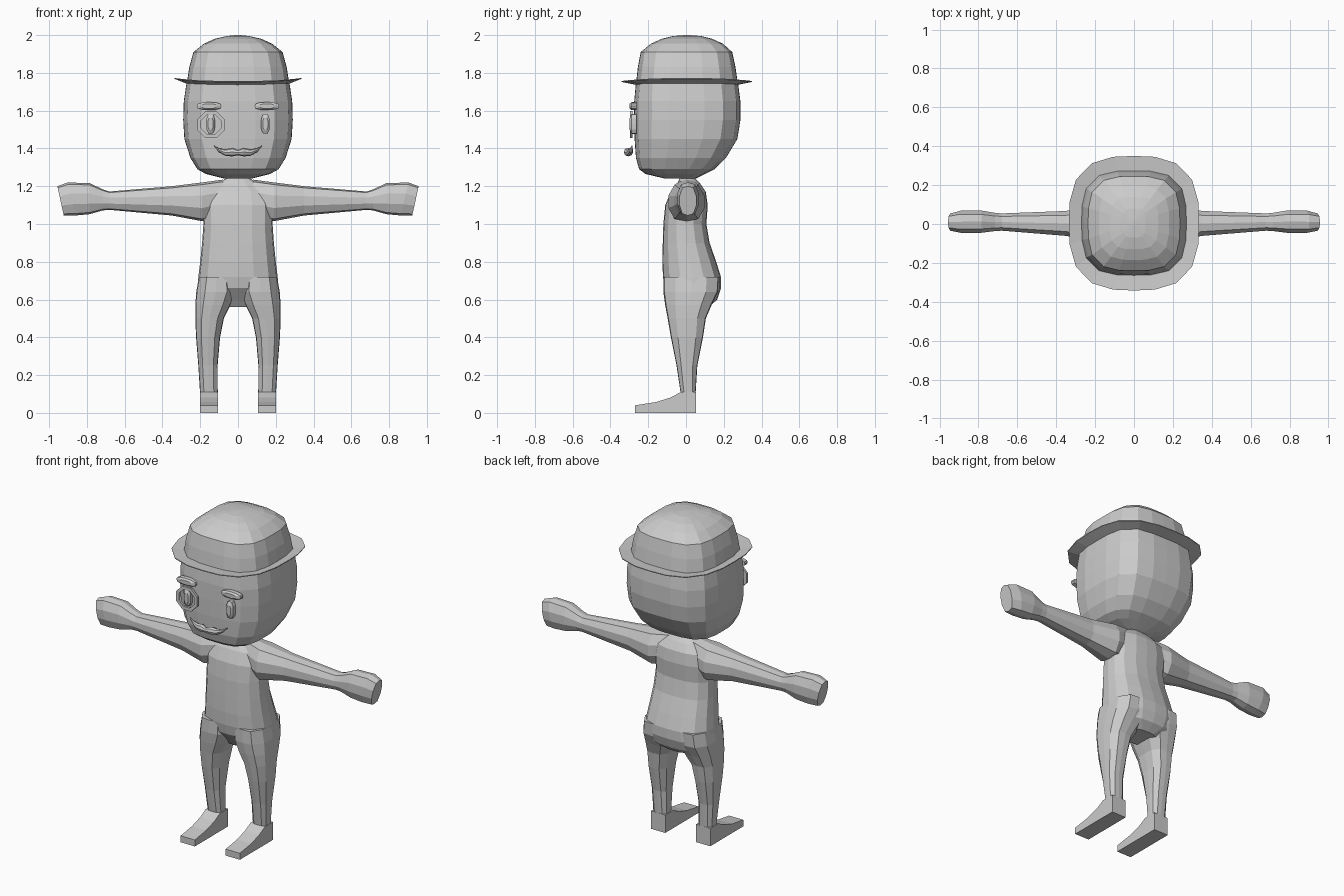
import bpy, bmesh, math
from mathutils import Vector

clay = bpy.data.materials.new("light_grey")
clay.diffuse_color = (0.6, 0.6, 0.6, 1)


def oval(a0, a1, b0, b1, sides, n):
    """Rounded-box outline filling the rectangle a0..a1 by b0..b1."""
    pts = []
    for i in range(sides):
        t = 2 * math.pi * i / sides
        c, s = math.cos(t), math.sin(t)
        r = (abs(c) ** n + abs(s) ** n) ** (-1 / n)
        pts.append(((a0 + a1) / 2 + (a1 - a0) / 2 * r * c,
                    (b0 + b1) / 2 + (b1 - b0) / 2 * r * s))
    return pts


def loft(name, rings, closed=False):
    """Skin a list of equal-length point rings, capped unless closed."""
    bm = bmesh.new()
    vs = [[bm.verts.new(p) for p in ring] for ring in rings]
    pairs = list(zip(vs, vs[1:]))
    if closed:
        pairs.append((vs[-1], vs[0]))
    else:
        bm.faces.new(vs[0])
        bm.faces.new(vs[-1])
    k = len(vs[0])
    for a, b in pairs:
        for i in range(k):
            j = (i + 1) % k
            bm.faces.new((a[i], a[j], b[j], b[i]))
    bmesh.ops.recalc_face_normals(bm, faces=bm.faces)
    me = bpy.data.meshes.new(name)
    bm.to_mesh(me)
    bm.free()
    me.materials.append(clay)
    ob = bpy.data.objects.new(name, me)
    bpy.context.collection.objects.link(ob)
    return ob


def upright(name, rows, sides, n):
    """Loft along z from rows of (z, x0, x1, y0, y1)."""
    return loft(name, [[(x, y, z) for x, y in oval(x0, x1, y0, y1, sides, n)]
                       for z, x0, x1, y0, y1 in rows])


def sym(rows):
    return [(z, -w, w, y0, y1) for z, w, y0, y1 in rows]


# Torso with hips and neck
torso = upright("body", sym([
    (0.56, 0.10, -0.03, 0.12), (0.60, 0.19, -0.06, 0.165),
    (0.66, 0.215, -0.11, 0.185), (0.72, 0.21, -0.122, 0.185),
    (0.80, 0.20, -0.125, 0.16), (0.90, 0.19, -0.123, 0.125),
    (1.00, 0.183, -0.12, 0.108), (1.10, 0.185, -0.11, 0.115),
    (1.17, 0.17, -0.08, 0.105), (1.215, 0.11, -0.045, 0.075),
    (1.24, 0.065, -0.035, 0.05), (1.29, 0.055, -0.035, 0.045)]), 16, 2.7)

limbs = []
leg_rows = [(0.09, 0.107, 0.20, -0.026, 0.05), (0.25, 0.108, 0.21, -0.05, 0.06),
            (0.40, 0.095, 0.222, -0.08, 0.09), (0.50, 0.075, 0.226, -0.097, 0.105),
            (0.57, 0.04, 0.226, -0.11, 0.135), (0.64, 0.012, 0.221, -0.12, 0.17),
            (0.72, 0.02, 0.207, -0.12, 0.175)]
# Arm rows: x, z0, z1, y0, y1
arm_rows = [(0.08, 1.04, 1.235, -0.06, 0.07), (0.19, 1.015, 1.22, -0.095, 0.10),
            (0.35, 1.045, 1.20, -0.062, 0.068), (0.68, 1.075, 1.172, -0.035, 0.055),
            (0.715, 1.072, 1.183, -0.037, 0.058), (0.785, 1.052, 1.216, -0.046, 0.07),
            (0.88, 1.045, 1.22, -0.047, 0.07), (0.94, 1.045, 1.20, -0.035, 0.055)]
for side, s in (("left", 1), ("right", -1)):
    # Leg
    limbs.append(upright(side + "_leg", [(z, *sorted((s * a, s * b)), c, d)
                                         for z, a, b, c, d in leg_rows], 12, 3.5))
    # Arm and mitten hand, the fist end leaning outward at the top
    rings = []
    for x, z0, z1, y0, y1 in arm_rows:
        lean = 0.22 if x > 0.85 else 0
        rings.append([(s * (x + lean * (z - 1.125)), y, z)
                      for z, y in oval(z0, z1, y0, y1, 10, 2.8)])
    limbs.append(loft(side + "_arm", rings))
    # Foot wedge
    side_profile = [(0.052, 0), (-0.27, 0), (-0.27, 0.04), (-0.16, 0.057),
                    (-0.08, 0.082), (-0.028, 0.11), (0.052, 0.11)]
    loft(side + "_foot", [[(s * x, y, z) for y, z in side_profile] for x in (0.105, 0.202)])

# Merge limbs into one skin with the torso
bpy.context.view_layer.objects.active = torso
for limb in limbs:
    m = torso.modifiers.new("merge", 'BOOLEAN')
    m.operation, m.solver, m.object = 'UNION', 'EXACT', limb
    bpy.ops.object.modifier_apply(modifier=m.name)
    bpy.data.objects.remove(limb)

# Head
upright("head", sym([
    (1.24, 0.07, -0.11, 0.05), (1.265, 0.17, -0.215, 0.10),
    (1.29, 0.215, -0.248, 0.15), (1.35, 0.252, -0.265, 0.212),
    (1.45, 0.284, -0.272, 0.272), (1.55, 0.29, -0.274, 0.288),
    (1.65, 0.287, -0.274, 0.288), (1.75, 0.272, -0.265, 0.275)]), 20, 3.5)

# Hat crown
upright("hat_crown", sym([
    (1.74, 0.272, -0.265, 0.275), (1.83, 0.258, -0.255, 0.262),
    (1.91, 0.236, -0.24, 0.245), (1.955, 0.18, -0.185, 0.195),
    (1.98, 0.125, -0.13, 0.14), (1.995, 0.06, -0.07, 0.08),
    (2.0, 0.01, -0.01, 0.02)]), 20, 3.3)

# Hat brim, curling up slightly at the sides
brim = []
for w, y0, y1, z, curl in ((0.25, -0.25, 0.26, 1.734, 0), (0.335, -0.342, 0.35, 1.752, 0.016),
                           (0.335, -0.342, 0.35, 1.757, 0.016), (0.25, -0.25, 0.26, 1.75, 0)):
    brim.append([(x, y, z + curl * (abs(x) / w) ** 3)
                 for x, y in oval(-w, w, y0, y1, 20, 2.9)])
loft("hat_brim", brim, closed=True)


def pad(name, x, z, w, h, sides=12):
    """Raised rounded plate on the face."""
    rows = [(-0.262, 1), (-0.288, 1), (-0.298, 0.6)]
    return loft(name, [[(a, y, b) for a, b in oval(x - w * k, x + w * k, z - h * k,
                                                   z + h * k, sides, 3)] for y, k in rows])


# Eyes and eyebrows
for side, s in (("left", 1), ("right", -1)):
    pad(side + "_eye", s * 0.145, 1.53, 0.023, 0.053)
    pad(side + "_eyebrow", s * 0.153, 1.624, 0.065, 0.021)

# Monocle ring
mono = []
for r, y in ((0.056, -0.284), (0.077, -0.284), (0.077, -0.297), (0.056, -0.297)):
    mono.append([(-0.143 + r * math.cos(t), y, 1.526 + r * math.sin(t))
                 for t in [math.pi * (i + 0.5) / 4 for i in range(8)]])
loft("monocle", mono, closed=True)

# Moustache, swept outward from the middle with upturned tips
half = [(0.0, 1.378, 0.014), (0.03, 1.381, 0.023), (0.065, 1.378, 0.018),
        (0.10, 1.39, 0.010), (0.127, 1.412, 0.003)]
path = [(-x, z, r) for x, z, r in reversed(half[1:])] + half
loft("moustache", [[(x, -0.285 - 0.028 * (1 - abs(x) / 0.13) + r * math.cos(t),
                     z + r * math.sin(t))
                    for t in [math.pi * i / 4 for i in range(8)]] for x, z, r in path])
